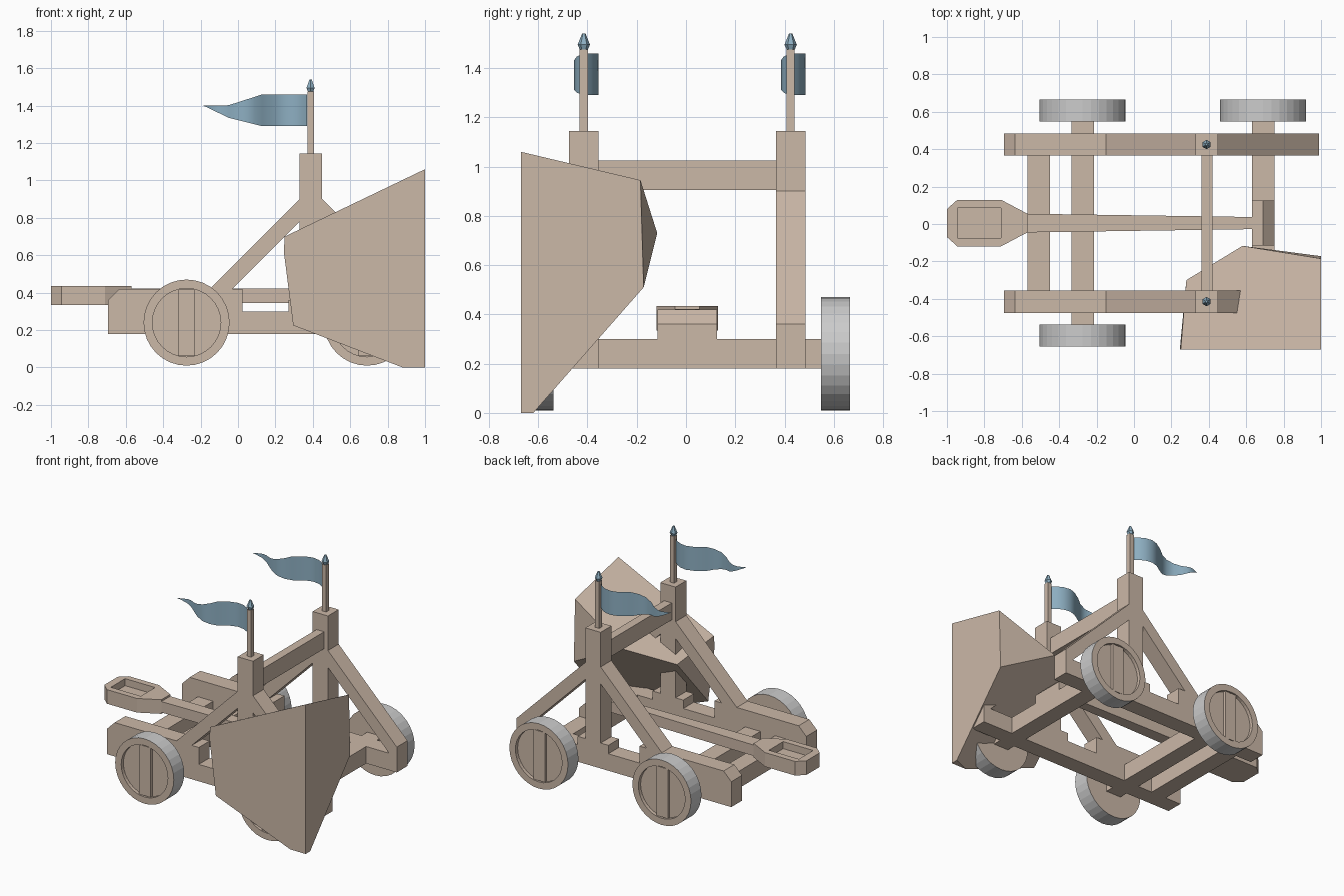
import bpy, bmesh, math
from mathutils import Vector

if "Cube" in bpy.data.objects:
    bpy.data.objects.remove(bpy.data.objects["Cube"])

CY = 0.005  # centre line of the machine


def material(name, col):
    m = bpy.data.materials.new(name)
    m.diffuse_color = (*col, 1)
    m.use_nodes = True
    m.node_tree.nodes["Principled BSDF"].inputs["Base Color"].default_value = m.diffuse_color
    return m


WOOD = material("wood", (0.60, 0.48, 0.39))
BLUE = material("blue_cloth", (0.27, 0.43, 0.54))


def finish(name, bm, *mats):
    me = bpy.data.meshes.new(name)
    bmesh.ops.recalc_face_normals(bm, faces=bm.faces)
    bm.to_mesh(me)
    bm.free()
    ob = bpy.data.objects.new(name, me)
    for m in mats:
        me.materials.append(m)
    bpy.context.collection.objects.link(ob)
    return ob


def prism(name, pts, a, b, axis='y', mat=WOOD):
    """Extrude a 2D profile between a and b along y (x,z points) or z (x,y points)."""
    bm = bmesh.new()
    at = lambda p, h: (p[0], h, p[1]) if axis == 'y' else (p[0], p[1], h)
    f = bm.faces.new([bm.verts.new(at(p, a)) for p in pts])
    new = bmesh.ops.extrude_face_region(bm, geom=[f])["geom"]
    d = Vector((0, b - a, 0)) if axis == 'y' else Vector((0, 0, b - a))
    bmesh.ops.translate(bm, vec=d, verts=[v for v in new if isinstance(v, bmesh.types.BMVert)])
    return finish(name, bm, mat)


def box(name, x0, x1, y0, y1, z0, z1):
    return prism(name, [(x0, z0), (x1, z0), (x1, z1), (x0, z1)], y0, y1)


def wheel(name, x, side):
    """Grey tread, wooden face with round recess and a centre plank."""
    n, r, z = 32, 0.23, 0.24
    bm = bmesh.new()

    def ring(rad, y):
        return [bm.verts.new((x + rad * math.cos(2 * math.pi * i / n), CY + side * y,
                              z + rad * math.sin(2 * math.pi * i / n))) for i in range(n)]
    rings = [ring(r, 0.543), ring(r, 0.66), ring(0.183, 0.66), ring(0.183, 0.635)]
    for k in range(3):
        for i in range(n):
            j = (i + 1) % n
            f = bm.faces.new((rings[k][i], rings[k][j], rings[k + 1][j], rings[k + 1][i]))
            f.material_index = 0 if k == 0 else 1
    for loop in (rings[0], rings[3]):
        bm.faces.new(loop).material_index = 1
    finish(name, bm, None, WOOD)
    ys = sorted((CY + side * 0.63, CY + side * 0.655))
    box(name + "_plank", x - 0.045, x + 0.045, *ys, z - 0.176, z + 0.176)


def flag(name, y):
    """Waving tapered pennant."""
    wave = [(.37, 0), (.34, .03), (.30, .052), (.25, .06), (.20, .045), (.13, 0), (.09, -.028),
            (.04, -.04), (-.01, -.025), (-.05, 0), (-.09, .02), (-.12, .025), (-.16, .012)]

    def edge(x, full, mid):
        if x >= 0.13:
            return full
        if x >= -0.05:
            return full + (mid - full) * (0.13 - x) / 0.18
        return mid + (1.40 - mid) * (-0.05 - x) / 0.135
    bm = bmesh.new()
    cols = [(bm.verts.new((x, y + w, edge(x, 1.29, 1.335))),
             bm.verts.new((x, y + w, edge(x, 1.46, 1.402)))) for x, w in wave]
    for a, b in zip(cols, cols[1:]):
        bm.faces.new((a[0], b[0], b[1], a[1]))
    bm.faces.new((cols[-1][0], bm.verts.new((-0.185, y, 1.40)), cols[-1][1]))
    ob = finish(name, bm, BLUE)
    for p in ob.data.polygons:
        p.use_smooth = True


def finial(name, x, y):
    """Small six-sided spear tip."""
    bm = bmesh.new()
    for z, d, r1, r2 in ((1.4825, 0.025, 0.014, 0.025), (1.5175, 0.045, 0.025, 0.007)):
        g = bmesh.ops.create_cone(bm, cap_ends=True, segments=6, radius1=r1, radius2=r2, depth=d)
        bmesh.ops.translate(bm, vec=(x, y, z), verts=g["verts"])
    finish(name, bm, BLUE)


# two side frames with wheels, post, braces and pennant
for side, tag in ((-1, "front"), (1, "back")):
    yc = CY + side * 0.42
    y0, y1 = yc - 0.06, yc + 0.06
    prism(tag + "_rail", [(-.695, .18), (.99, .18), (.99, .3), (.025, .3), (.025, .42),
                          (-.635, .42), (-.695, .36)], y0, y1)
    box(tag + "_post", .33, .45, y0, y1, .3, 1.145)
    box(tag + "_post_foot", .27, .51, y0, y1, .3, .36)
    prism(tag + "_left_brace", [(.33, .9), (-.15, .42), (-.03, .42), (.33, .78)], y0, y1)
    prism(tag + "_right_brace", [(.45, .9), (.99, .36), (.99, .3), (.93, .3), (.45, .78)], y0, y1)
    box(tag + "_flag_pole", .372, .405, yc - .0165, yc + .0165, 1.145, 1.475)
    finial(tag + "_finial", .388, yc)
    flag(tag + "_flag", yc)
    for x, end in ((-.275, "left"), (.69, "right")):
        wheel(f"{tag}_{end}_wheel", x, side)

# cross members
for name, x in (("left_axle", -.275), ("right_axle", .69)):
    box(name, x - .06, x + .06, CY - .545, CY + .545, .18, .3)
box("lower_crossbar", -.57, -.45, CY - .36, CY + .36, .18, .3)
box("upper_crossbar", .36, .42, CY - .36, CY + .36, .905, 1.025)

# pivot block on the right axle
prism("pivot_block", [(.63, .3), (.75, .3), (.75, .36), (.69, .42), (.63, .42)],
      CY - .12, CY + .12)

# throwing arm with a cup hollowed in its end
prism("throwing_arm", [(-.58, CY - .05), (.66, CY - .032), (.66, CY + .032), (-.58, CY + .05)],
      .345, .422, 'z')
half = [(-.57, .05), (-.71, .124), (-.945, .124), (-1, .075)]
outline = [(x, CY + y) for x, y in half] + [(x, CY - y) for x, y in reversed(half)]
cup = prism("arm_cup", outline, .335, .435, 'z')
cutter = box("cup_cutter", -.945, -.71, CY - .08, CY + .08, .385, .5)
cutter.hide_render = True
cutter.hide_set(True)
cut = cup.modifiers.new("hollow", 'BOOLEAN')
cut.operation = 'DIFFERENCE'
cut.solver = 'EXACT'
cut.object = cutter

# angular boulder at the front right corner
bm = bmesh.new()
for p in [(1, -.67, 1.06), (1, -.67, 0), (1, -.62, 0), (1, -.172, .51), (1, -.185, .945),
          (.88, -.67, 0), (.48, -.67, .17), (.295, -.67, .225), (.245, -.67, .62),
          (.25, -.67, .7), (.28, -.3, .63), (.58, -.117, .73)]:
    bm.verts.new(p)
bmesh.ops.convex_hull(bm, input=bm.verts)
bmesh.ops.dissolve_limit(bm, angle_limit=math.radians(3), verts=bm.verts, edges=bm.edges)
finish("boulder", bm, WOOD)
